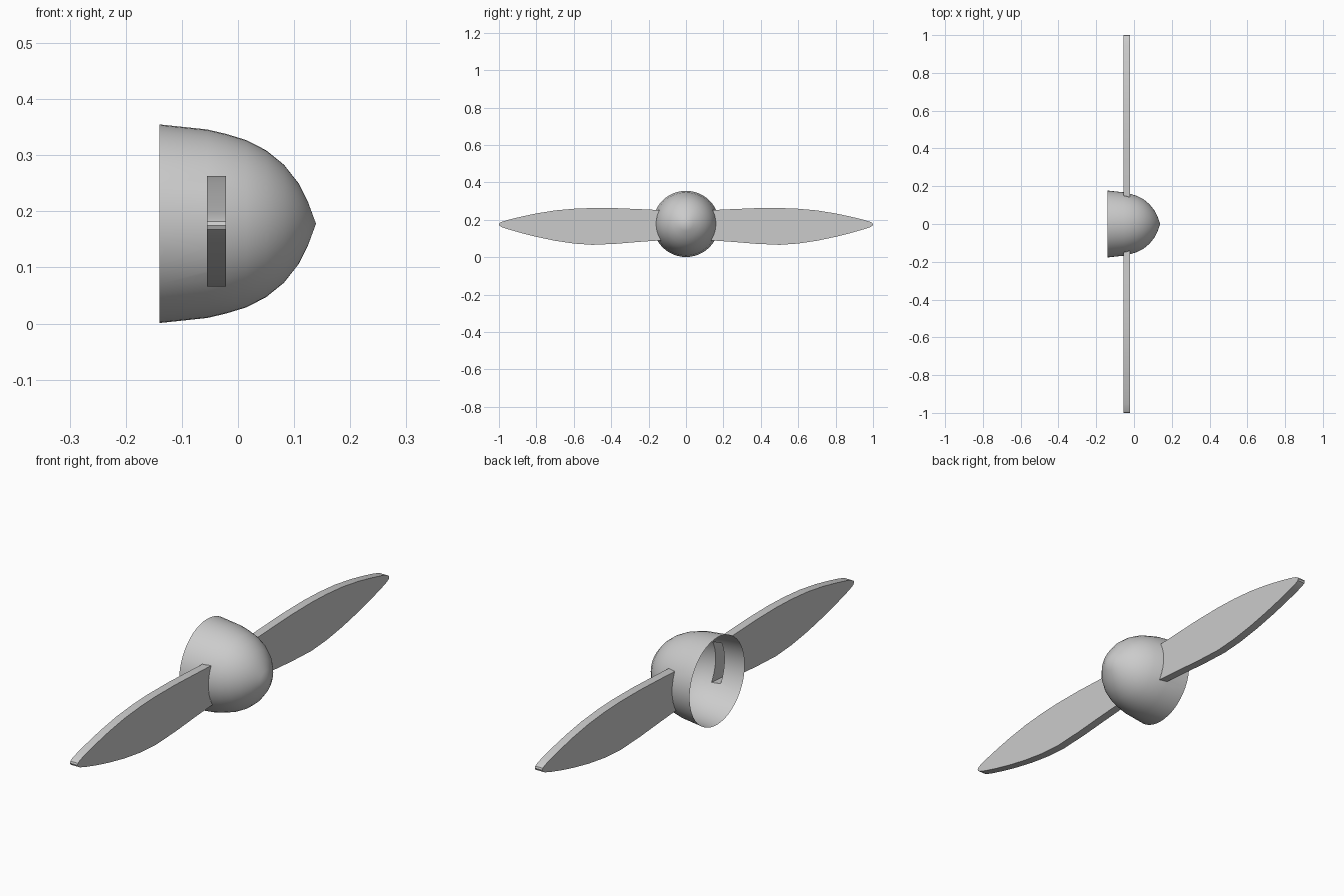
import bpy, bmesh, math

cube = bpy.data.objects.get("Cube")
if cube:
    bpy.data.objects.remove(cube, do_unlink=True)

AXIS_Z = 0.178          # height of the spin axis
BACK, FRONT = -0.055, -0.021   # blade thickness along x
ROOT_LOW, ROOT_HIGH = 0.09, 0.252

grey = bpy.data.materials.new("plain_grey")
grey.use_nodes = True
colour = (0.6, 0.6, 0.6, 1)
grey.diffuse_color = colour
grey.node_tree.nodes["Principled BSDF"].inputs["Base Color"].default_value = colour


def finish(bm, name):
    mesh = bpy.data.meshes.new(name)
    bm.to_mesh(mesh)
    bm.free()
    mesh.materials.append(grey)
    obj = bpy.data.objects.new(name, mesh)
    bpy.context.collection.objects.link(obj)
    bpy.ops.object.select_all(action='DESELECT')
    obj.select_set(True)
    bpy.context.view_layer.objects.active = obj
    bpy.ops.object.shade_smooth_by_angle(angle=math.radians(30))
    return obj


# Spinner: open-backed shell turned about the x axis
profile = [(-0.14, 0.177), (BACK, 0.168), (FRONT, 0.16), (0.015, 0.149),
           (0.05, 0.131), (0.082, 0.105), (0.108, 0.072), (0.125, 0.038), (0.139, 0)]
bm = bmesh.new()
verts = [bm.verts.new((x, 0, AXIS_Z + r)) for x, r in profile]
edges = [bm.edges.new(pair) for pair in zip(verts, verts[1:])]
bmesh.ops.spin(bm, geom=verts + edges, cent=(0, 0, AXIS_Z), axis=(1, 0, 0),
               angle=math.tau, steps=48, use_merge=True)
bmesh.ops.remove_doubles(bm, verts=bm.verts, dist=0.0005)


def in_band(face):
    return BACK < face.calc_center_median().x < FRONT


# Slots in the spinner wall where the hollow blades join
for height in (ROOT_LOW, ROOT_HIGH):
    band = [f for f in bm.faces if in_band(f)]
    geom = band + list({e for f in band for e in f.edges}) + list({v for f in band for v in f.verts})
    bmesh.ops.bisect_plane(bm, geom=geom, plane_co=(0, 0, height), plane_no=(0, 0, 1))
slots = [f for f in bm.faces
         if in_band(f) and ROOT_LOW < f.calc_center_median().z < ROOT_HIGH]
bmesh.ops.delete(bm, geom=slots, context='FACES')
bmesh.ops.recalc_face_normals(bm, faces=bm.faces)
finish(bm, "spinner")

# Blade outline as (distance, height), from the upper root round the tip
upper = [(0.25, 0.257), (0.37, 0.262), (0.5, 0.263), (0.6, 0.259), (0.7, 0.25),
         (0.8, 0.234), (0.88, 0.217), (0.95, 0.2), (0.985, 0.189)]
lower = [(0.985, 0.161), (0.95, 0.149), (0.88, 0.129), (0.8, 0.109), (0.7, 0.088),
         (0.6, 0.073), (0.5, 0.066), (0.37, 0.072), (0.25, 0.082)]
outline = upper + [(0.997, 0.182), (1.0, 0.175), (0.997, 0.168)] + lower


def root_curve(radius, steps=8):
    """Points where the blade meets the spinner, from low to high."""
    heights = [ROOT_LOW + (ROOT_HIGH - ROOT_LOW) * i / steps for i in range(steps + 1)]
    return [(math.sqrt(radius ** 2 - (z - AXIS_Z) ** 2), z) for z in heights]


def blade(name, side):
    bm = bmesh.new()
    loops = []
    for x, radius in ((BACK, 0.168), (FRONT, 0.16)):
        points = root_curve(radius)
        ring = [points[-1]] + outline + points[:-1]
        loops.append([bm.verts.new((x, side * y, z)) for y, z in ring])
        bm.faces.new(loops[-1])
    a, b = loops
    # Rim all round, leaving the root open into the spinner
    for i in range(len(outline) + 1):
        bm.faces.new((a[i], a[i + 1], b[i + 1], b[i]))
    bmesh.ops.recalc_face_normals(bm, faces=bm.faces)
    finish(bm, name)


blade("left_blade", 1)
blade("right_blade", -1)
